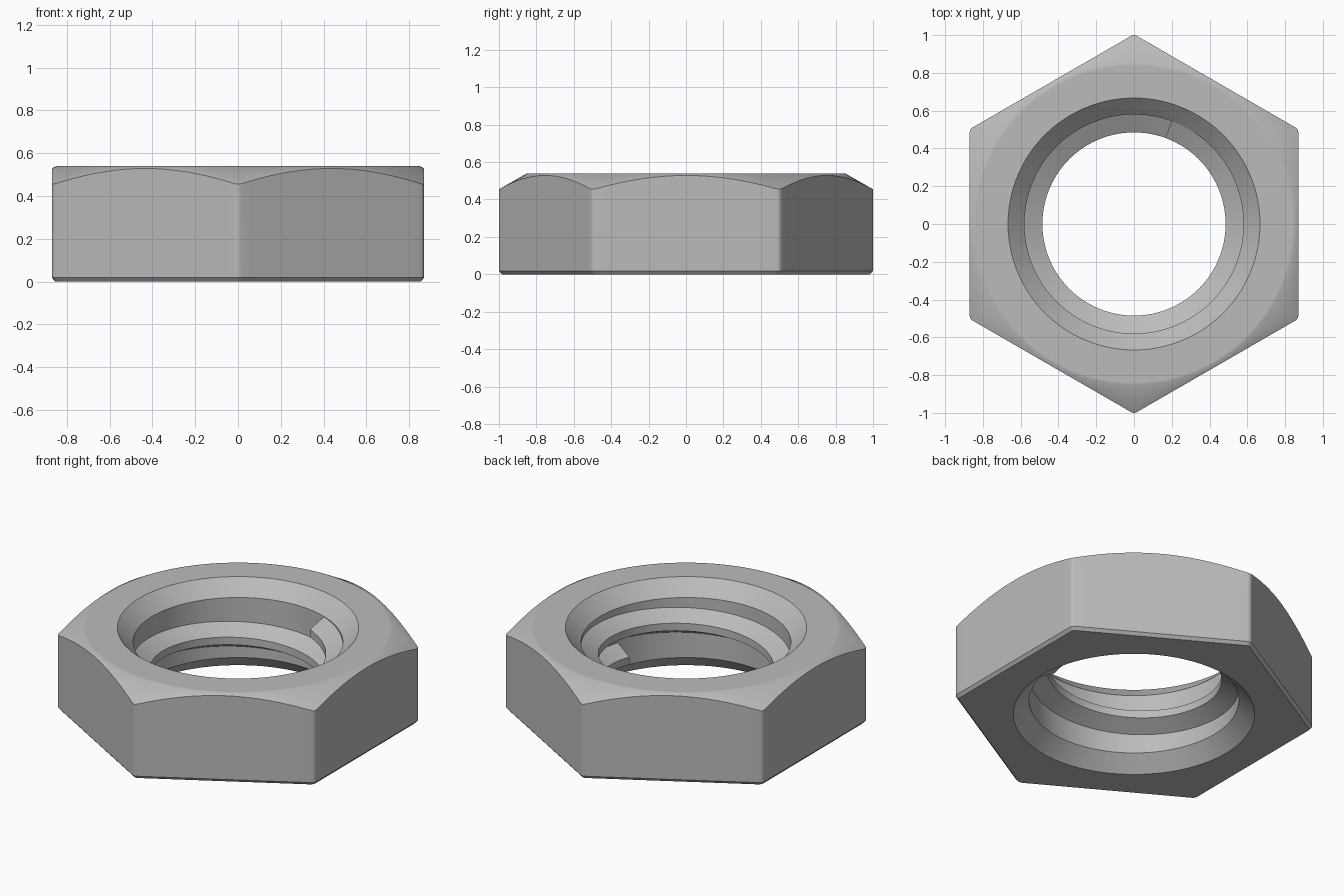
import bpy, bmesh
from math import sin, cos, tan, radians, hypot

cube = bpy.data.objects.get("Cube")
if cube:
    bpy.data.objects.remove(cube, do_unlink=True)

# Main sizes
HEIGHT = 0.54
APOTHEM = 0.87
FILLET = 0.03       # rounding of the upright edges
FACE_R = 0.85       # flat top disc, where the cone chamfer starts
RIM_R = 0.667       # mouth of the hole
BORE_R = 0.58       # thread root
CREST_R = 0.485     # thread crest
SINK = RIM_R - BORE_R
PITCH = 0.17

steel = bpy.data.materials.new("steel grey")
steel.use_nodes = True
grey = (0.5, 0.5, 0.5, 1)
steel.diffuse_color = grey
steel.node_tree.nodes["Principled BSDF"].inputs["Base Color"].default_value = grey


def make_part(name, rows, loop_rows, loop_columns, caps=False):
    """Skin a grid of points, optionally closed along either direction."""
    bm = bmesh.new()
    grid = [[bm.verts.new(p) for p in row] for row in rows]
    n, m = len(grid), len(grid[0])
    for i in range(n if loop_rows else n - 1):
        for j in range(m if loop_columns else m - 1):
            a, b = grid[i], grid[(i + 1) % n]
            k = (j + 1) % m
            bm.faces.new((a[j], a[k], b[k], b[j]))
    if caps:
        bm.faces.new(grid[0])
        bm.faces.new(grid[-1])
    bmesh.ops.recalc_face_normals(bm, faces=bm.faces)
    mesh = bpy.data.meshes.new(name)
    bm.to_mesh(mesh)
    bm.free()
    mesh.materials.append(steel)
    obj = bpy.data.objects.new(name, mesh)
    bpy.context.collection.objects.link(obj)
    bpy.ops.object.select_all(action="DESELECT")
    obj.select_set(True)
    bpy.context.view_layer.objects.active = obj
    bpy.ops.object.shade_smooth_by_angle(angle=radians(35))
    return obj


def hexagon(apothem, side_steps=18, corner_steps=4):
    """Outline of a hexagon with rounded corners."""
    points = []
    core = apothem - FILLET
    half = core * tan(radians(30))
    for k in range(6):
        az = radians(60 * k)
        for s in range(side_steps):
            t = half * (2 * s / side_steps - 1)
            points.append((apothem * cos(az) - t * sin(az),
                           apothem * sin(az) + t * cos(az)))
        mid = az + radians(30)
        reach = core / cos(radians(30))
        for s in range(corner_steps):
            turn = az + radians(60 * s / corner_steps)
            points.append((reach * cos(mid) + FILLET * cos(turn),
                           reach * sin(mid) + FILLET * sin(turn)))
    return points


# Nut body: bore, countersinks, hexagonal sides and conical top chamfer
outline = hexagon(APOTHEM)
foot = hexagon(APOTHEM - 0.015)


def ring(radius, z):
    return [(x * radius / hypot(x, y), y * radius / hypot(x, y), z) for x, y in outline]


make_part("nut_body", [
    ring(RIM_R, HEIGHT),
    ring(BORE_R, HEIGHT - SINK),
    ring(BORE_R, SINK),
    ring(RIM_R, 0),
    [(x, y, 0) for x, y in foot],
    [(x, y, 0.018) for x, y in outline],
    [(x, y, HEIGHT - (hypot(x, y) - FACE_R) * 0.567) for x, y in outline],
    ring(FACE_R, HEIGHT),
    ring(FACE_R - 0.01, HEIGHT),
], True, True)

# Thread: trapezoid ridge climbing from the lower to the upper countersink
ROOT_HALF, CREST_HALF = 0.078, 0.023
profile = [(BORE_R + 0.004, -ROOT_HALF), (CREST_R, -CREST_HALF),
           (CREST_R, CREST_HALF), (BORE_R + 0.004, ROOT_HALF)]
END = 430
z_end = HEIGHT - SINK - ROOT_HALF
z_start = SINK + ROOT_HALF
sweep = (z_end - z_start) / PITCH * 360
steps = 132
rows = []
for i in range(steps + 1):
    f = i / steps
    az = radians(END - sweep * (1 - f))
    z = z_start + (z_end - z_start) * f
    rows.append([(r * cos(az), r * sin(az), z + dz) for r, dz in profile])
make_part("inner_thread", rows, False, True, caps=True)
